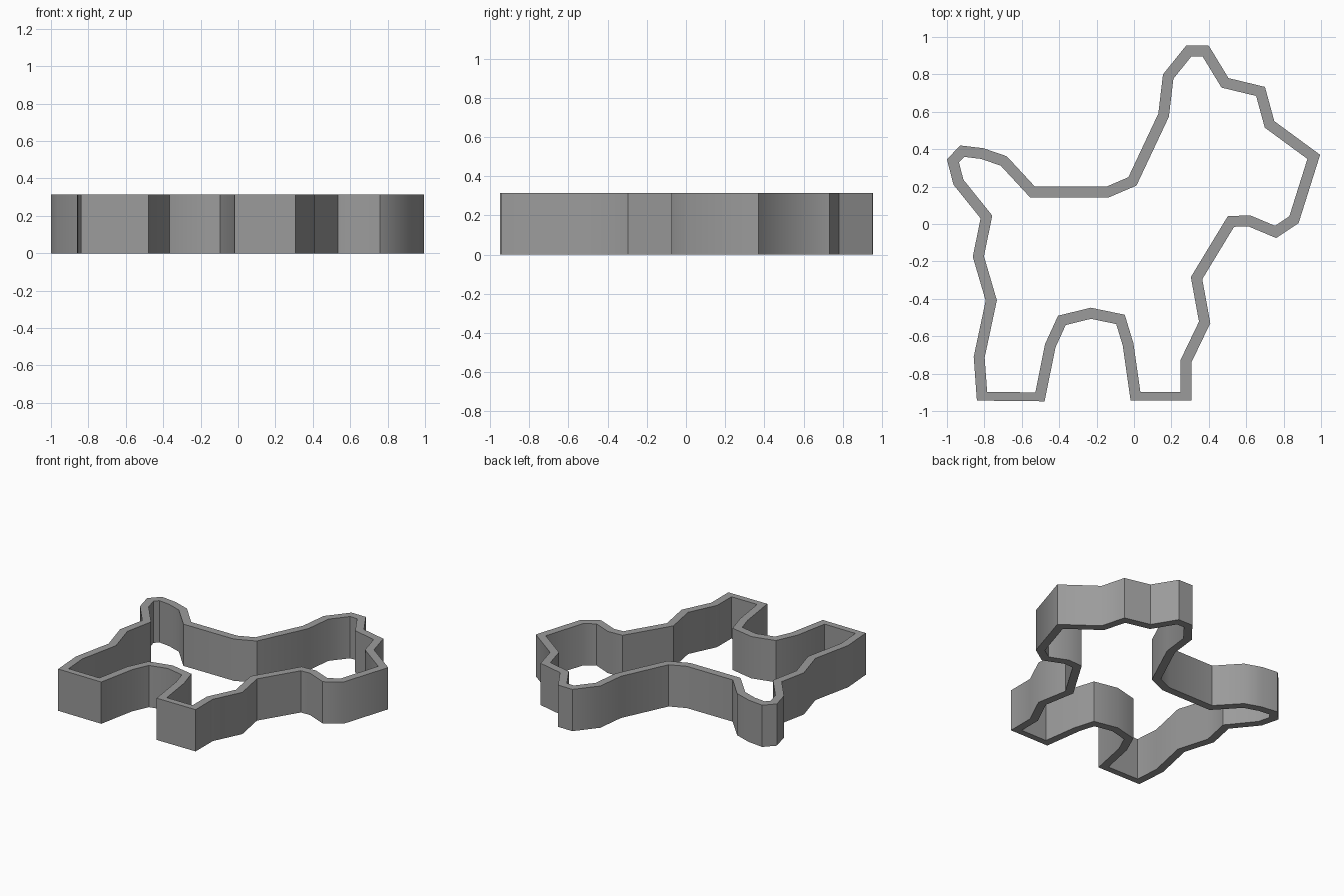
import bpy, bmesh, math
from mathutils import Vector

if "Cube" in bpy.data.objects:
    bpy.data.objects.remove(bpy.data.objects["Cube"])

HEIGHT = 0.315
WALL = 0.058
FOOT_WALL = 0.047   # thinner wall under the feet

# Outer dog silhouette, clockwise from the ear tip
OUTLINE = [
    (.28, .955), (.40, .953), (.505, .78), (.70, .733), (.75, .55),      # ear, head
    (.995, .37), (.88, .005), (.76, -.075), (.61, -.012), (.535, -.015),  # muzzle, chin
    (.365, -.295), (.408, -.53), (.307, -.74), (.307, -.944),            # chest, front leg
    (-.018, -.944), (-.06, -.65), (-.095, -.535), (-.23, -.507),         # belly arch
    (-.365, -.54), (-.42, -.66), (-.478, -.948),
    (-.84, -.944), (-.857, -.71), (-.793, -.41), (-.862, -.175),         # hind leg
    (-.82, .03), (-.965, .21), (-1.0, .345), (-.93, .42),                # tail
    (-.805, .405), (-.68, .362), (-.53, .20), (-.147, .20),              # back
    (-.03, .25), (.13, .59), (.155, .80),                                # neck
]


def inset(points):
    """Move every edge inward by its wall thickness and intersect neighbours."""
    pts = [Vector(p) for p in points]
    n = len(pts)
    lines = []
    for i in range(n):
        a, b = pts[i], pts[(i + 1) % n]
        d = (b - a).normalized()
        normal = Vector((d.y, -d.x))
        t = FOOT_WALL if max(a.y, b.y) < -.9 else WALL
        lines.append((a + normal * t, d))
    result = []
    for i in range(n):
        (p, d), (q, e) = lines[i - 1], lines[i]
        cross = d.x * e.y - d.y * e.x
        w = q - p
        result.append(p + d * ((w.x * e.y - w.y * e.x) / cross))
    return result


# Cutter wall: outer and inner loops, bridged at top and bottom
bm = bmesh.new()
inner = inset(OUTLINE)
loops = [[bm.verts.new((p[0], p[1], z)) for p in ring]
         for ring, z in ((OUTLINE, 0), (OUTLINE, HEIGHT), (inner, HEIGHT), (inner, 0))]
count = len(OUTLINE)
for k in range(4):
    a, b = loops[k], loops[(k + 1) % 4]
    for i in range(count):
        j = (i + 1) % count
        bm.faces.new((a[i], a[j], b[j], b[i]))
bmesh.ops.recalc_face_normals(bm, faces=bm.faces)

mesh = bpy.data.meshes.new("dog_outline_wall")
bm.to_mesh(mesh)
bm.free()
wall = bpy.data.objects.new("dog_outline_wall", mesh)
bpy.context.collection.objects.link(wall)

grey = bpy.data.materials.new("plain grey")
grey.diffuse_color = (0.33, 0.33, 0.33, 1)
grey.use_nodes = True
grey.node_tree.nodes["Principled BSDF"].inputs["Base Color"].default_value = grey.diffuse_color
mesh.materials.append(grey)

# Soft bends along the wall, crisp rims and corners
bpy.context.view_layer.objects.active = wall
wall.select_set(True)
bpy.ops.object.shade_smooth_by_angle(angle=math.radians(40))
